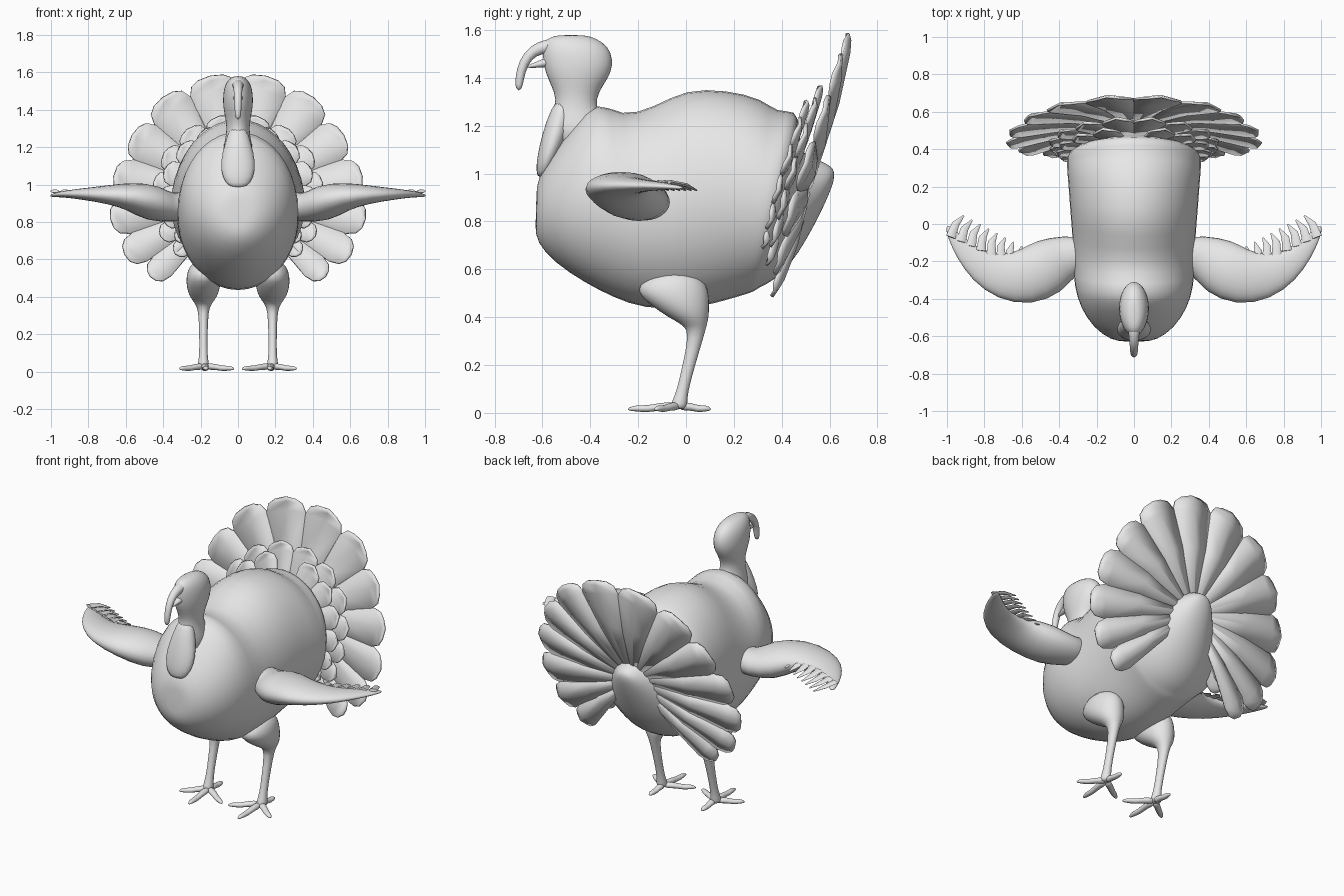
import bpy, bmesh, math
from mathutils import Vector as V

if "Cube" in bpy.data.objects:
    bpy.data.objects.remove(bpy.data.objects["Cube"])

GREY = bpy.data.materials.new("plain_grey")
GREY.use_nodes = True
GREY.diffuse_color = (0.8, 0.8, 0.8, 1)
GREY.node_tree.nodes["Principled BSDF"].inputs["Base Color"].default_value = (0.8, 0.8, 0.8, 1)


def finish(name, bm, mirror=False, smooth=0, thick=0, angle=180):
    bmesh.ops.recalc_face_normals(bm, faces=bm.faces[:])
    mesh = bpy.data.meshes.new(name)
    bm.to_mesh(mesh)
    bm.free()
    mesh.materials.append(GREY)
    ob = bpy.data.objects.new(name, mesh)
    bpy.context.collection.objects.link(ob)
    bpy.ops.object.select_all(action='DESELECT')
    bpy.context.view_layer.objects.active = ob
    ob.select_set(True)
    bpy.ops.object.shade_smooth_by_angle(angle=math.radians(angle))
    if mirror:
        ob.modifiers.new("mirror", 'MIRROR').use_mirror_merge = False
    if thick:
        ob.modifiers.new("thickness", 'SOLIDIFY').thickness = thick
    if smooth:
        ob.modifiers.new("smooth", 'SUBSURF').levels = smooth
        ob.modifiers["smooth"].render_levels = smooth


def add_loft(bm, rings, n=16):
    """Skin rings given as (centre, half axis, half axis)."""
    loops = []
    for c, u, v in rings:
        angles = [math.tau * i / n for i in range(n)]
        loops.append([bm.verts.new(c + 1.025 * (u * math.cos(a) + v * math.sin(a))) for a in angles])
    for a, b in zip(loops, loops[1:]):
        for i in range(n):
            j = (i + 1) % n
            bm.faces.new((a[i], a[j], b[j], b[i]))
    bm.faces.new(loops[0])
    bm.faces.new(loops[-1])


def column(name, x, rows, mirror=False):
    """Stack of level ovals: height, y, half depth, half width."""
    bm = bmesh.new()
    add_loft(bm, [(V((x, y, z)), V((rx, 0, 0)), V((0, ry, 0))) for z, y, ry, rx in rows])
    finish(name, bm, mirror, 1)


def add_tube(bm, points, n=8):
    """Tube along (x, y, z, half width, half height)."""
    pos = [V(p[:3]) for p in points]
    rings = []
    for i, p in enumerate(points):
        t = (pos[min(i + 1, len(pos) - 1)] - pos[max(i - 1, 0)]).normalized()
        side = t.cross(V((0, 0, 1))).normalized()
        rings.append((pos[i], side * p[3], side.cross(t).normalized() * p[4]))
    add_loft(bm, rings, n)


# Body and rump: leaning ovals as top y, top z, bottom y, bottom z, half width
sections = [
    (-.625, .92, -.63, .78, .05), (-.62, .98, -.625, .715, .12), (-.56, 1.08, -.55, .63, .215),
    (-.47, 1.2, -.42, .545, .285), (-.37, 1.31, -.3, .485, .315), (-.27, 1.23, -.18, .44, .322),
    (-.13, 1.275, 0, .437, .325), (0, 1.35, .12, .462, .337), (.17, 1.345, .2, .485, .345),
    (.32, 1.31, .27, .505, .355), (.38, 1.25, .29, .515, .355), (.46, 1.265, .31, .53, .35),
    (.47, 1.2, .36, .55, .27), (.48, 1.08, .44, .625, .2), (.53, 1.06, .5, .72, .145),
    (.57, 1.05, .56, .83, .1), (.605, 1.03, .605, .93, .06), (.62, 1.01, .62, .98, .02)]
bm = bmesh.new()
add_loft(bm, [(V((0, (a + c) / 2, (b + d) / 2)), V((w, 0, 0)), V((0, (a - c) / 2, (b - d) / 2)))
              for a, b, c, d, w in sections], 20)
finish("body", bm, smooth=1)

# Head and neck in one piece, throat wattle in front
column("head_and_neck", 0, [
    (1.58, -.48, .05, .02), (1.568, -.48, .1, .045), (1.535, -.462, .135, .07), (1.48, -.452, .147, .08),
    (1.42, -.45, .137, .08), (1.37, -.455, .108, .07), (1.31, -.46, .08, .06), (1.25, -.46, .095, .065),
    (1.2, -.45, .13, .08), (1.1, -.43, .13, .08)])
column("wattle", 0, [
    (1.32, -.51, .03, .04), (1.22, -.53, .055, .07), (1.12, -.56, .052, .095),
    (1.04, -.585, .042, .085), (.98, -.605, .018, .045)])

# Beak and the long snood hanging over it
bm = bmesh.new()
add_tube(bm, [(0, -.54, 1.475, .04, .03), (0, -.6, 1.46, .025, .018), (0, -.67, 1.445, .006, .005)])
finish("beak", bm, smooth=1)
bm = bmesh.new()
add_tube(bm, [(0, -.5, 1.53, .04, .04), (0, -.58, 1.535, .032, .033), (0, -.64, 1.515, .025, .026),
              (0, -.68, 1.465, .022, .022), (0, -.696, 1.4, .02, .02), (0, -.7, 1.345, .014, .014)])
finish("snood", bm, smooth=1)

# Legs: thigh and shank together
column("legs", .185, [
    (.59, -.05, .06, .04), (.565, -.05, .12, .075), (.51, -.06, .155, .092), (.45, -.025, .122, .09),
    (.4, .01, .085, .073), (.365, .04, .046, .045), (.33, .045, .032, .026), (.2, .012, .026, .022),
    (.08, -.018, .023, .021), (.035, -.03, .036, .032), (.015, -.03, .03, .025)], True)

# Toes: three spread forward, one back
bm = bmesh.new()
for tx, ty in ((.17, -.245), (.315, -.13), (.02, -.13), (.18, .105)):
    hub, tip = V((.178, -.03, .028)), V((tx, ty, .014))
    points = []
    for f, lift, r in ((0, 0, .026), (.4, .004, .019), (.6, -.004, .018), (.85, .004, .017), (1, 0, .006)):
        p = hub.lerp(tip, f)
        points.append((p.x, p.y, p.z + lift, r, r * .85))
    add_tube(bm, points)
finish("toes", bm, True, 1)

# Wings: thick at the shoulder, flattening towards the swept tip
bm = bmesh.new()
add_tube(bm, [
    (.22, -.16, .9, .09, .09), (.35, -.165, .87, .11, .07), (.45, -.225, .9, .16, .105),
    (.58, -.29, .94, .155, .075), (.7, -.28, .947, .13, .05), (.82, -.23, .95, .088, .032),
    (.91, -.14, .95, .055, .02), (.97, -.06, .945, .03, .012), (1, -.01, .94, .01, .006)], 12)
finish("wings", bm, True, 1)

# Flight feathers: curved blades along the trailing edge
bm = bmesh.new()
for i in range(8):
    t = i / 7
    base = V((.6 + .38 * t, -.24 + .17 * t, .965))
    tip = V((.6 + .31 * t, -.12 + .165 * t, .93))
    mid = base.lerp(tip, .6) + V((.016, 0, .008))
    add_tube(bm, [(*base, .026, .009), (*mid, .02, .008), (*tip, .004, .003)], 6)
finish("flight_feathers", bm, True, angle=50)


# Tail fan: ridged feathers on a leaning surface cupped towards the front
def fan_point(r, s, a, back):
    x = r * math.sin(a) + s * math.cos(a)
    z = r * math.cos(a) - s * math.sin(a)
    lean = .33 * z if z > 0 else .24 * z
    return V((x, .52 + lean - .2 * math.hypot(x, z) ** 3 + back, .94 + z))


def tail_ring(name, shift, lengths, inner, offset):
    """Feathers from the top down each side, narrower towards the bottom."""
    bm = bmesh.new()
    for i, length in enumerate(lengths):
        j = i + shift
        a = math.radians(13 + 25.5 * j - .92 * j * j)
        half = math.tan(math.radians(13 - .92 * j))
        for side in (1, -1):
            rows = []
            # Webs touch up to the shoulder of each feather, then narrow to a blunt tip
            for f, w, ridge in ((inner, inner, .006), (.55, .55, .014), (.88, .86, .02), (.96, .74, .018), (1, .45, .01)):
                rows.append([bm.verts.new(fan_point(length * f - abs(k) * .01, k * w * half * length,
                                                    a * side, offset + ridge * (1 - abs(k))))
                             for k in (-1, 0, 1)])
            for p, q in zip(rows, rows[1:]):
                for k in range(2):
                    bm.faces.new((p[k], p[k + 1], q[k + 1], q[k]))
    finish(name, bm, thick=.012, angle=40)


tail_ring("tail_fan", 0, [.66, .665, .655, .675, .695, .685, .64], .06, 0)
tail_ring("tail_coverts", 0, [.44, .45, .46, .46, .46, .47, .46], .3, -.085)
tail_ring("short_coverts", .5, [.4, .41, .42, .42, .42, .41], .3, -.125)
